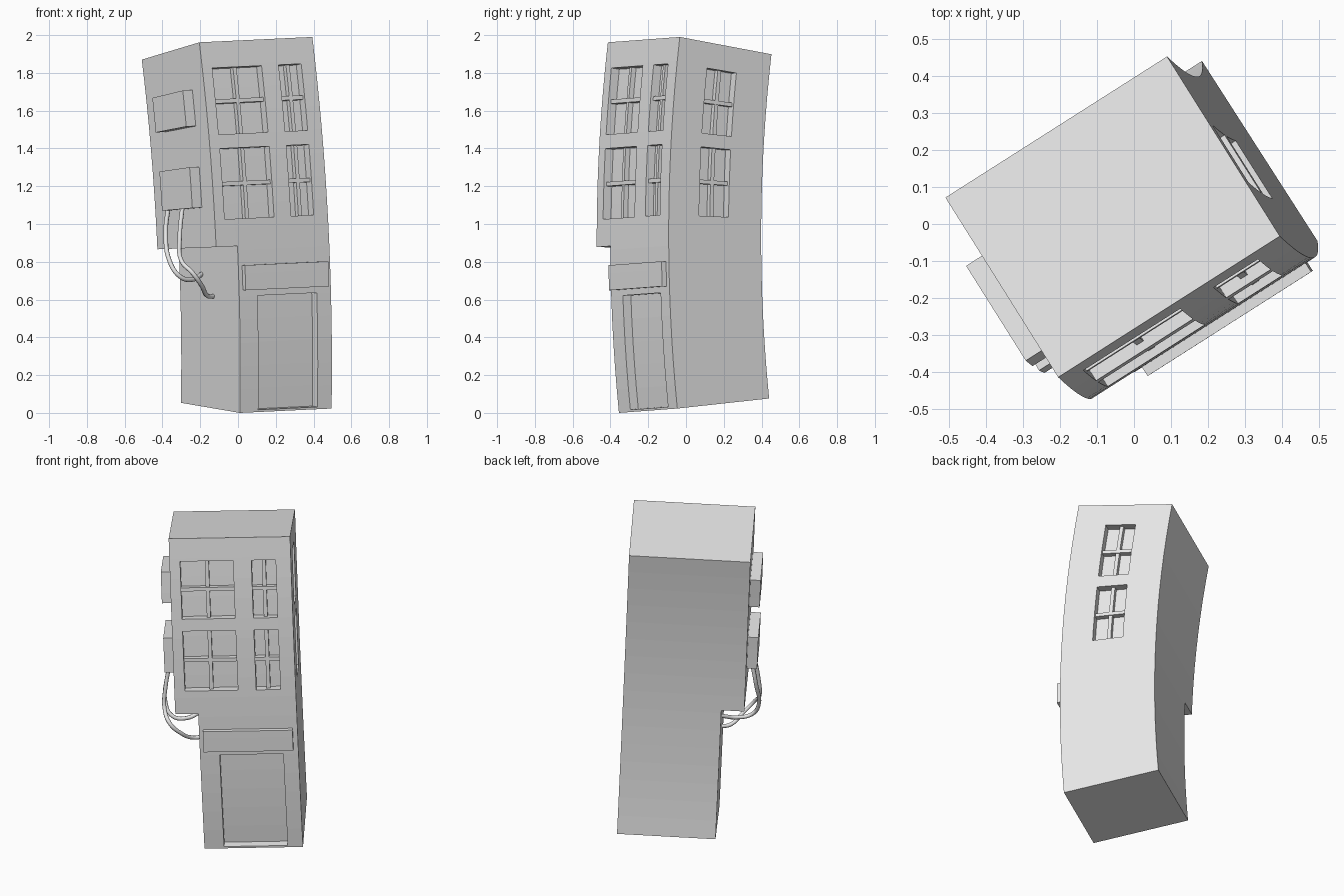
import bpy, bmesh, math
from mathutils import Vector

if "Cube" in bpy.data.objects:
    bpy.data.objects.remove(bpy.data.objects["Cube"], do_unlink=True)

# Building frame: u runs along the facade, v into the depth, w up the wall
ORIGIN = Vector((0.01, -0.355, 0.0))
U = Vector((0.842, 0.536, 0.04)).normalized()
V = Vector((-U.y, U.x, 0)).normalized()
W = U.cross(V)
LEAN, CURVE = -0.092, 0.127          # starting lean and bend per unit of height
WIDTH, DEPTH, TOP = 0.576, 0.58, 1.975
OVERHANG, STEP = -0.134, 0.885
RECESS = 0.05

plaster = bpy.data.materials.new("grey plaster")
plaster.use_nodes = True
GREY = (0.8, 0.8, 0.8, 1)
plaster.diffuse_color = GREY
plaster.node_tree.nodes["Principled BSDF"].inputs["Base Color"].default_value = GREY


def bend(p):
    """Map straight building coordinates onto the leaning, curved tower."""
    u, v, w = p
    a = LEAN + CURVE * w
    back = (math.cos(LEAN) - math.cos(a)) / CURVE
    rise = (math.sin(a) - math.sin(LEAN)) / CURVE
    return ORIGIN + u * U + (back + v * math.cos(a)) * V + (rise - v * math.sin(a)) * W


def add_box(bm, u, v, w):
    made = bmesh.ops.create_cube(bm, size=1)["verts"]
    for vert in made:
        vert.co = [lo + (c + 0.5) * (hi - lo) for c, (lo, hi) in zip(vert.co, (u, v, w))]


def make_object(name, bm):
    bmesh.ops.recalc_face_normals(bm, faces=bm.faces[:])
    mesh = bpy.data.meshes.new(name)
    bm.to_mesh(mesh)
    bm.free()
    mesh.materials.append(plaster)
    obj = bpy.data.objects.new(name, mesh)
    bpy.context.collection.objects.link(obj)
    return obj


def bend_object(obj):
    """Slice the mesh into storeys so it can follow the curve, then bend it."""
    bm = bmesh.new()
    bm.from_mesh(obj.data)
    slices = 16
    for i in range(1, slices):
        bmesh.ops.bisect_plane(bm, geom=bm.verts[:] + bm.edges[:] + bm.faces[:],
                               plane_co=(0, 0, TOP * i / slices), plane_no=(0, 0, 1))
    for vert in bm.verts:
        vert.co = bend(vert.co)
    bm.to_mesh(obj.data)
    bm.free()


def boxes(name, items):
    bm = bmesh.new()
    for item in items:
        add_box(bm, *item)
    return make_object(name, bm)


# Tower body: stepped facade outline extruded backwards
bm = bmesh.new()
outline = [(0, 0), (WIDTH, 0), (WIDTH, TOP), (OVERHANG, TOP), (OVERHANG, STEP), (0, STEP)]
face = bm.faces.new([bm.verts.new((u, 0, w)) for u, w in outline])
extruded = bmesh.ops.extrude_face_region(bm, geom=[face])["geom"]
for vert in extruded:
    if isinstance(vert, bmesh.types.BMVert):
        vert.co.y = DEPTH
body = make_object("tower_body", bm)

# Window and door recesses, with crossed glazing bars in each window
cuts = [((0.115, 0.487), (-0.1, RECESS), (0.012, 0.618))]
front_bars, side_bars = [], []
BAR, BAR_FACE = 0.011, 0.022
rows = [(1.03, 1.405), (1.48, 1.835)]
for low, high in rows:
    mid = (low + high) / 2
    for a, b in [(-0.072, 0.238), (0.345, 0.487)]:
        c = (a + b) / 2
        cuts.append(((a, b), (-0.1, RECESS), (low, high)))
        front_bars.append(((c - BAR, c + BAR), (BAR_FACE, RECESS), (low, high)))
        front_bars.append(((a, b), (BAR_FACE - 0.006, RECESS), (mid - BAR, mid + BAR)))
    a, b = 0.19, 0.375
    c = (a + b) / 2
    inner, outer = WIDTH - RECESS, WIDTH - BAR_FACE
    cuts.append(((inner, WIDTH + 0.1), (a, b), (low, high)))
    side_bars.append(((inner, outer), (c - BAR, c + BAR), (low, high)))
    side_bars.append(((inner, outer + 0.006), (a, b), (mid - BAR, mid + BAR)))

cutter = boxes("recess_cutter", cuts)
cutter.hide_render = True
mod = body.modifiers.new("recesses", "BOOLEAN")
mod.operation, mod.solver, mod.object = "DIFFERENCE", "EXACT", cutter
bpy.context.view_layer.objects.active = body
bpy.ops.object.modifier_apply(modifier=mod.name)
bpy.data.objects.remove(cutter, do_unlink=True)

# Shop sign board and the two wall units on the overhanging side
sign = boxes("sign_board", [((0.024, 0.548), (-0.028, 0.01), (0.65, 0.782))])
wall = (OVERHANG - 0.06, OVERHANG + 0.01)
upper_unit = boxes("upper_wall_unit", [(wall, (0.12, 0.425), (1.54, 1.735))])
lower_unit = boxes("lower_wall_unit", [(wall, (0.12, 0.42), (1.10, 1.32))])

for obj in (body, sign, upper_unit, lower_unit,
            boxes("front_glazing_bars", front_bars), boxes("side_glazing_bars", side_bars)):
    bend_object(obj)


# Cables hanging from the lower unit to the ground-floor wall
def cable(name, points):
    curve = bpy.data.curves.new(name, "CURVE")
    curve.dimensions = "3D"
    curve.bevel_depth, curve.bevel_resolution = 0.012, 2
    curve.resolution_u = 6
    curve.use_fill_caps = True
    spline = curve.splines.new("BEZIER")
    spline.bezier_points.add(len(points) - 1)
    for knot, p in zip(spline.bezier_points, points):
        knot.co = bend(p)
        knot.handle_left_type = knot.handle_right_type = "AUTO"
    curve.materials.append(plaster)
    bpy.context.collection.objects.link(bpy.data.objects.new(name, curve))


cable("rear_cable", [(-0.165, 0.40, 1.12), (-0.19, 0.40, 0.99), (-0.21, 0.34, 0.81),
                     (-0.17, 0.31, 0.73), (-0.09, 0.32, 0.71), (0.01, 0.37, 0.74)])
cable("front_cable", [(-0.165, 0.26, 1.12), (-0.2, 0.25, 0.95), (-0.21, 0.23, 0.82),
                      (-0.18, 0.17, 0.75), (-0.12, 0.18, 0.68), (-0.05, 0.235, 0.62),
                      (0.01, 0.26, 0.615)])
